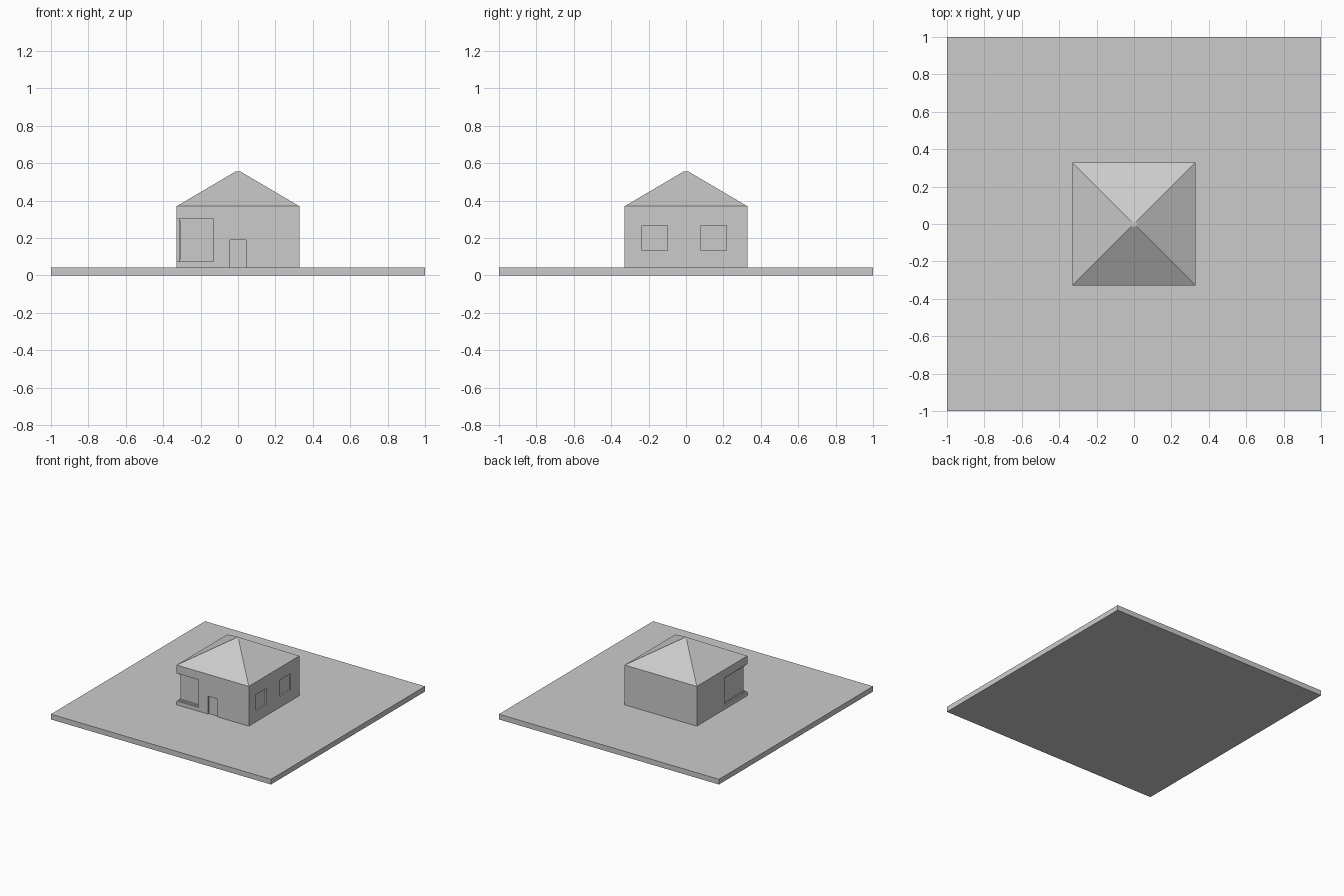
import bpy, bmesh

if "Cube" in bpy.data.objects:
    bpy.data.objects.remove(bpy.data.objects["Cube"])

H = 0.328          # half width of the house
BASE = 0.043       # top of the ground slab
EAVE, PEAK = 0.37, 0.555


def box(name, x0, x1, y0, y1, z0, z1):
    bm = bmesh.new()
    bmesh.ops.create_cube(bm, size=1)
    for v in bm.verts:
        v.co = ((x0 + x1) / 2 + v.co.x * (x1 - x0),
                (y0 + y1) / 2 + v.co.y * (y1 - y0),
                (z0 + z1) / 2 + v.co.z * (z1 - z0))
    me = bpy.data.meshes.new(name)
    bm.to_mesh(me)
    bm.free()
    ob = bpy.data.objects.new(name, me)
    bpy.context.collection.objects.link(ob)
    return ob


def cut(target, *dims):
    tool = box("cutter", *dims)
    tool.hide_render = True
    mod = target.modifiers.new("cut", 'BOOLEAN')
    mod.operation, mod.solver, mod.object = 'DIFFERENCE', 'EXACT', tool
    bpy.context.view_layer.objects.active = target
    bpy.ops.object.modifier_apply(modifier=mod.name)
    bpy.data.objects.remove(tool)


# Ground slab
box("ground_slab", -1, 1, -1, 1, 0, BASE)

# Walls and hipped roof: square rings stacked into one solid
bm = bmesh.new()
rings = []
for r, z in [(H, BASE - 0.003), (H, EAVE), (0.014, PEAK)]:
    rings.append([bm.verts.new((sx * r, sy * r, z))
                  for sx, sy in [(-1, -1), (1, -1), (1, 1), (-1, 1)]])
for a, b in zip(rings, rings[1:]):
    for i in range(4):
        j = (i + 1) % 4
        bm.faces.new((a[i], a[j], b[j], b[i]))
bm.faces.new(rings[0][::-1])
bm.faces.new(rings[-1])
me = bpy.data.meshes.new("house")
bm.to_mesh(me)
bm.free()
house = bpy.data.objects.new("house", me)
bpy.context.collection.objects.link(house)

# Corner window recess wrapping front and left walls
WX, WY, Z0, Z1 = -0.13, -0.04, 0.075, 0.302
IN = -0.308        # glass plane
cut(house, -0.4, WX, -0.4, IN, Z0, Z1)
cut(house, -0.4, IN, -0.4, WY, Z0, Z1)

# Corner window frame: rails wrap the corner, posts close both ends
F = -0.316
for name, z0, z1 in [("lower", Z0, Z0 + 0.012), ("upper", Z1 - 0.012, Z1)]:
    box("corner_window_" + name + "_front_rail", F, WX, F, IN, z0, z1)
    box("corner_window_" + name + "_side_rail", F, IN, IN, WY, z0, z1)
box("corner_window_front_post", WX - 0.014, WX, F, IN, Z0 + 0.012, Z1 - 0.012)
box("corner_window_side_post", F, IN, WY - 0.014, WY, Z0 + 0.012, Z1 - 0.012)

# Right wall window recesses
for y in (-0.168, 0.148):
    cut(house, H - 0.012, 0.4, y - 0.068, y + 0.068, 0.133, 0.267)

# Door opening with set-back door
cut(house, -0.042, 0.042, -0.4, -H + 0.012, 0.0, 0.19)
box("door", -0.042, 0.042, -H + 0.011, -H + 0.02, 0.0, 0.19)
